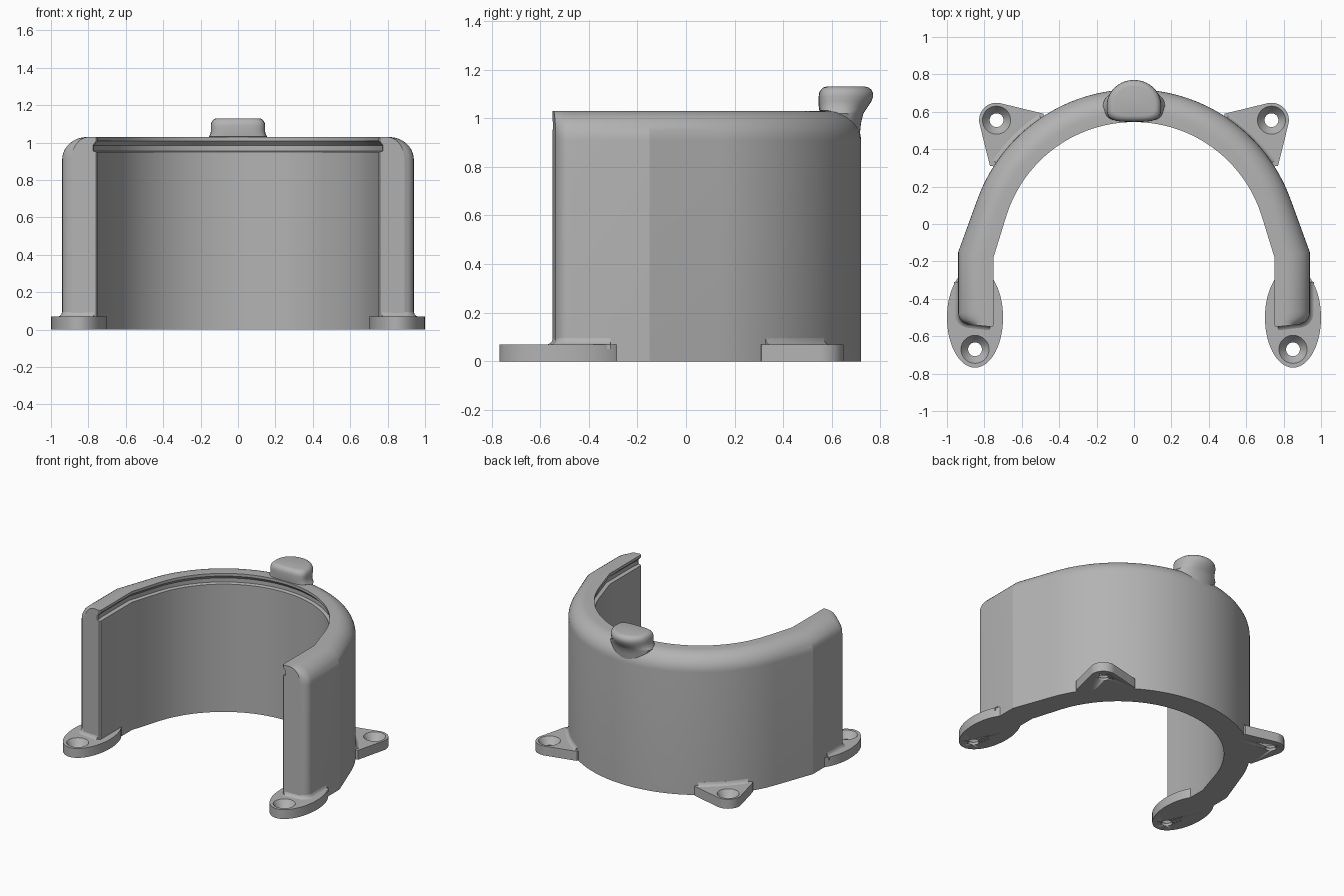
import bpy, bmesh
from math import sin, cos, pi, radians, sqrt
from mathutils import Vector

cube = bpy.data.objects.get("Cube")
if cube:
    bpy.data.objects.remove(cube)

GREY = (0.45, 0.45, 0.45, 1)
grey = bpy.data.materials.new("matte grey")
grey.use_nodes = True
grey.diffuse_color = GREY
grey.node_tree.nodes["Principled BSDF"].inputs["Base Color"].default_value = GREY


def loft(name, rings, smooth=18):
    """Skin closed rings of equal length and cap both ends."""
    bm = bmesh.new()
    rows = [[bm.verts.new(p) for p in ring] for ring in rings]
    n = len(rows[0])
    for a, b in zip(rows, rows[1:]):
        for i in range(n):
            j = (i + 1) % n
            bm.faces.new((a[i], a[j], b[j], b[i]))
    bm.faces.new(rows[0][::-1])
    bm.faces.new(rows[-1])
    bmesh.ops.recalc_face_normals(bm, faces=bm.faces)
    mesh = bpy.data.meshes.new(name)
    bm.to_mesh(mesh)
    bm.free()
    mesh.materials.append(grey)
    obj = bpy.data.objects.new(name, mesh)
    bpy.context.collection.objects.link(obj)
    bpy.ops.object.select_all(action='DESELECT')
    bpy.context.view_layer.objects.active = obj
    obj.select_set(True)
    bpy.ops.object.shade_smooth_by_angle(angle=radians(smooth))
    return obj


def polar(cx, cy, rx, ry, deg):
    return Vector((cx + rx * cos(radians(deg)), cy + ry * sin(radians(deg))))


def prism(name, outline, height):
    return loft(name, [[(p[0], p[1], z) for p in outline] for z in (0, height)], 30)


def drill(obj, x, y, top):
    """Countersunk screw hole."""
    profile = [(0.037, -0.05), (0.037, 0.02), (0.048, 0.03), (0.075, top), (0.075, top + 0.05)]
    rings = [[(*polar(x, y, r, r, a), z) for a in range(0, 360, 10)] for r, z in profile]
    cutter = loft("hole_cutter", rings)
    cutter.hide_render = True
    bpy.context.view_layer.objects.active = obj
    mod = obj.modifiers.new("hole", 'BOOLEAN')
    mod.operation = 'DIFFERENCE'
    mod.solver = 'EXACT'
    mod.object = cutter
    bpy.ops.object.modifier_apply(modifier=mod.name)
    bpy.data.objects.remove(cutter)


# Curved wall: inner and outer plan points, from the back to the front end
CY, R_IN, R_OUT = -0.17, 0.715, 0.89
STEPS = 28
half = []
for i in range(STEPS + 1):
    f = i / STEPS
    half.append((polar(0, CY, R_IN, R_IN, 90 - 72.5 * f), polar(0, CY, R_OUT, R_OUT, 90 - 70 * f)))
half.append((Vector((0.75, -0.175)), Vector((0.94, -0.15))))
corner = [polar(0.88, -0.475, 0.06, 0.06, -a) for a in range(0, 76, 15)]
for i, p in enumerate(corner):
    half.append((Vector((0.75, -0.45 - 0.018 * i)), p))
half.append((Vector((0.758, -0.55)), Vector((0.89, -0.536))))


def mirror(p):
    return Vector((-p[0], p[1]))


path = [(mirror(a), mirror(b)) for a, b in half[:0:-1]] + half

# Wall section: grooved inner lip and rounded outer shoulder
section = [(0, 0), (0, 0.95), (0.14, 0.955), (0.14, 0.985), (0, 1.01), (0, 1.03)]
section += [(0.3 + 0.7 * sin(a * pi / 20), 0.91 + 0.12 * cos(a * pi / 20)) for a in range(11)]
section.append((1, 0))
loft("curved_wall", [[(*a.lerp(b, t), z) for t, z in section] for a, b in path])


def fillet(name, points, centre_side):
    """Small concave blend between the wall and a mounting tab."""
    rings = []
    for i, p in enumerate(points):
        d = points[min(i + 1, len(points) - 1)] - points[max(i - 1, 0)]
        n = Vector((d.y, -d.x)).normalized() * centre_side
        rings.append([(*(p + n * o), z) for o, z in
                      ((-0.01, 0.05), (-0.01, 0.095), (0, 0.095), (0.004, 0.083),
                       (0.011, 0.074), (0.023, 0.069), (0.023, 0.05))])
    loft(name, rings, 40)


for s, side in ((1, "left"), (-1, "right")):
    # Oval foot at the front end
    foot = prism(side + "_front_foot",
                 [polar(s * 0.85, -0.5, 0.15, 0.268, a) for a in range(0, 360, 6)], 0.07)
    drill(foot, s * 0.85, -0.67, 0.07)

    # Triangular tab with a rounded tip at the back
    tip = [polar(0.735, 0.555, 0.093, 0.093, a) for a in range(-10, 105, 6)]
    outline = [(0.77, 0.31)] + tip + [(0.485, 0.59), (0.45, 0.5), (0.65, 0.3)]
    tab = prism(side + "_back_tab", [(s * p[0], p[1]) for p in outline], 0.07)
    drill(tab, s * 0.735, 0.555, 0.07)

    # Blends where the wall meets foot and tab
    front = [Vector((0.94, -0.31))] + corner + [Vector((0.77, -0.548))]
    back = [polar(0, CY, R_OUT, R_OUT, a) for a in range(34, 57, 2)]
    fillet(side + "_foot_blend", [Vector((s * p.x, p.y)) for p in front], -s)
    fillet(side + "_tab_blend", [Vector((s * p.x, p.y)) for p in back], s)


# Knob on the back rim: flat front, round overhanging back
def knob_ring(z, width, front, back):
    mid = 0.635
    pts = [(*polar(0, mid, width, back - mid, a), z) for a in range(0, 181, 9)]
    for a in range(189, 360, 9):
        c, s = cos(radians(a)), sin(radians(a))
        x = width * (abs(c) ** 0.6) * (1 if c > 0 else -1)
        pts.append((x, mid - (mid - front) * sqrt(abs(s)), z))
    return pts


layers = [(0.88, 0.15, 0.6, 0.71), (0.98, 0.15, 0.6, 0.72), (1.02, 0.165, 0.59, 0.73),
          (1.032, 0.155, 0.548, 0.738), (1.05, 0.146, 0.546, 0.75), (1.07, 0.145, 0.546, 0.763),
          (1.09, 0.145, 0.546, 0.77), (1.105, 0.143, 0.548, 0.769), (1.118, 0.136, 0.555, 0.762),
          (1.127, 0.125, 0.566, 0.75), (1.13, 0.112, 0.578, 0.738)]
loft("rim_knob", [knob_ring(*layer) for layer in layers], 40)
